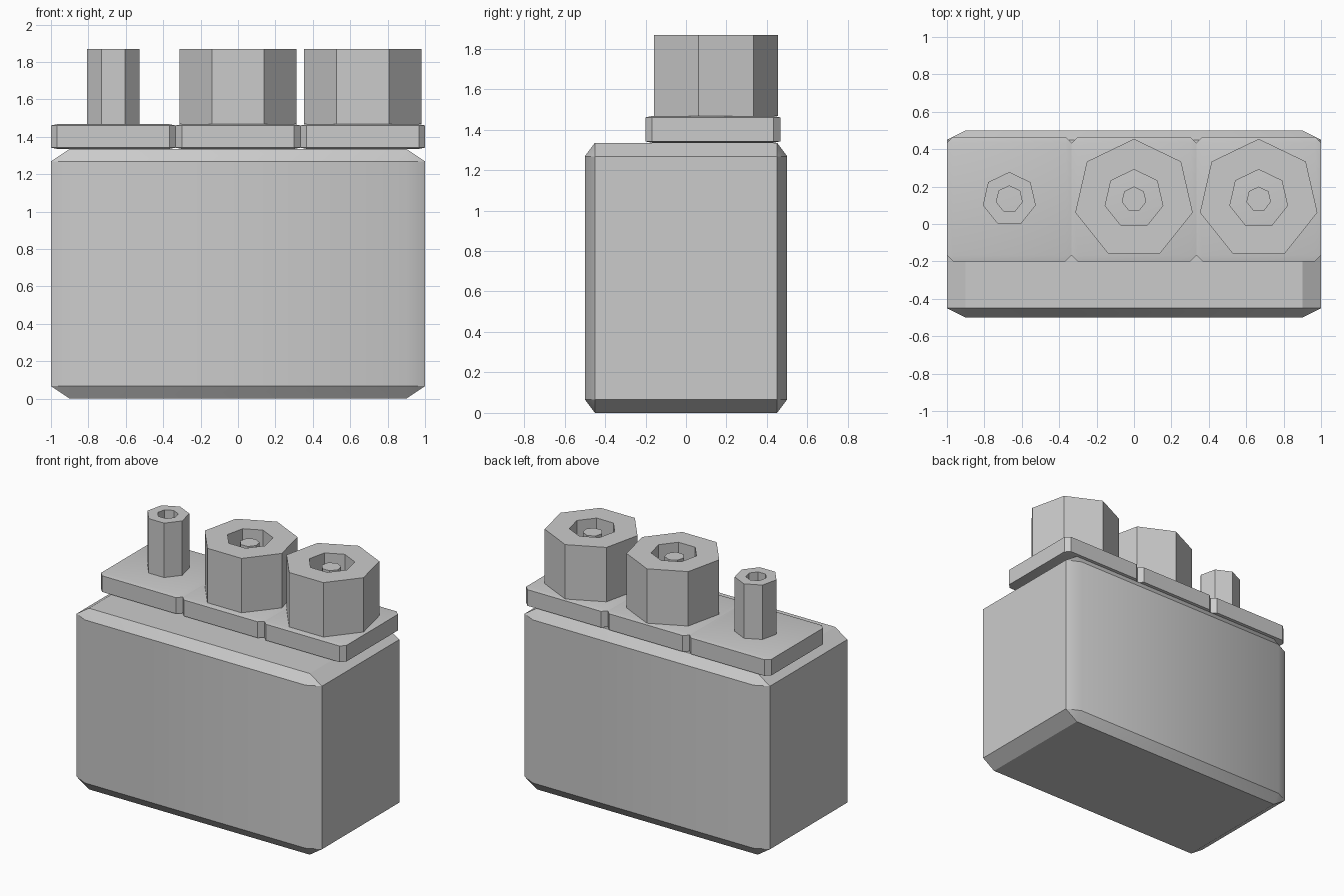
import bpy, bmesh, math
from mathutils import Matrix

old = bpy.data.objects.get("Cube")
if old:
    bpy.data.objects.remove(old, do_unlink=True)

grey = bpy.data.materials.new("light_grey")
grey.use_nodes = True
color = (0.6, 0.6, 0.6, 1)
grey.diffuse_color = color
grey.node_tree.nodes["Principled BSDF"].inputs["Base Color"].default_value = color

BODY_TOP, PLATE_TOP, TUBE_TOP = 1.335, 1.467, 1.868
PITCH, ROW_Y, SIDES = 2 / 3, 0.133, 7


def finish(name, bm, smooth):
    bmesh.ops.recalc_face_normals(bm, faces=bm.faces)
    mesh = bpy.data.meshes.new(name)
    bm.to_mesh(mesh)
    bm.free()
    mesh.materials.append(grey)
    obj = bpy.data.objects.new(name, mesh)
    bpy.context.collection.objects.link(obj)
    if smooth:
        bpy.ops.object.select_all(action="DESELECT")
        obj.select_set(True)
        bpy.context.view_layer.objects.active = obj
        bpy.ops.object.shade_smooth_by_angle(angle=math.radians(30))


def chamfered_box(name, center, half):
    """Cube with an even chamfer, stretched to its final proportions."""
    bm = bmesh.new()
    bmesh.ops.create_cube(bm, size=2)
    bmesh.ops.bevel(bm, geom=bm.edges[:], offset=0.1, segments=1, affect="EDGES")
    bmesh.ops.transform(bm, verts=bm.verts,
                        matrix=Matrix.Translation(center) @ Matrix.Diagonal((*half, 1)))
    finish(name, bm, True)


def ring(bm, x, r, z):
    step = math.tau / SIDES
    return [bm.verts.new((x + r * math.sin(i * step), ROW_Y + r * math.cos(i * step), z))
            for i in range(SIDES)]


def prism(name, x, profile, closed):
    """Seven-sided solid from (radius, height) rings; closed joins last to first."""
    bm = bmesh.new()
    rings = [ring(bm, x, r, z) for r, z in profile]
    pairs = list(zip(rings, rings[1:]))
    if closed:
        pairs.append((rings[-1], rings[0]))
    else:
        bm.faces.new(rings[0])
        bm.faces.new(rings[-1])
    for a, b in pairs:
        for i in range(SIDES):
            j = (i + 1) % SIDES
            bm.faces.new((a[i], a[j], b[j], b[i]))
    finish(name, bm, False)


def tube(name, x, outer, inner):
    prism(name, x, [(outer, PLATE_TOP), (outer, TUBE_TOP),
                    (inner, TUBE_TOP), (inner, PLATE_TOP)], True)


# Main casing
chamfered_box("casing", (0, 0, BODY_TOP / 2), (1, 0.5, BODY_TOP / 2))

# Three mounting plates side by side
for label, x in (("right", -PITCH), ("middle", 0), ("left", PITCH)):
    chamfered_box(label + "_plate", (x, ROW_Y, (BODY_TOP + PLATE_TOP) / 2),
                  (PITCH / 2, PITCH / 2, (PLATE_TOP - BODY_TOP) / 2))

# Thin nozzle, then two wide sockets with centre pins
tube("right_nozzle", -PITCH, 0.145, 0.071)
for label, x in (("middle", 0), ("left", PITCH)):
    tube(label + "_socket", x, 0.322, 0.158)
    prism(label + "_pin", x, [(0.067, PLATE_TOP), (0.067, TUBE_TOP - 0.03)], False)
